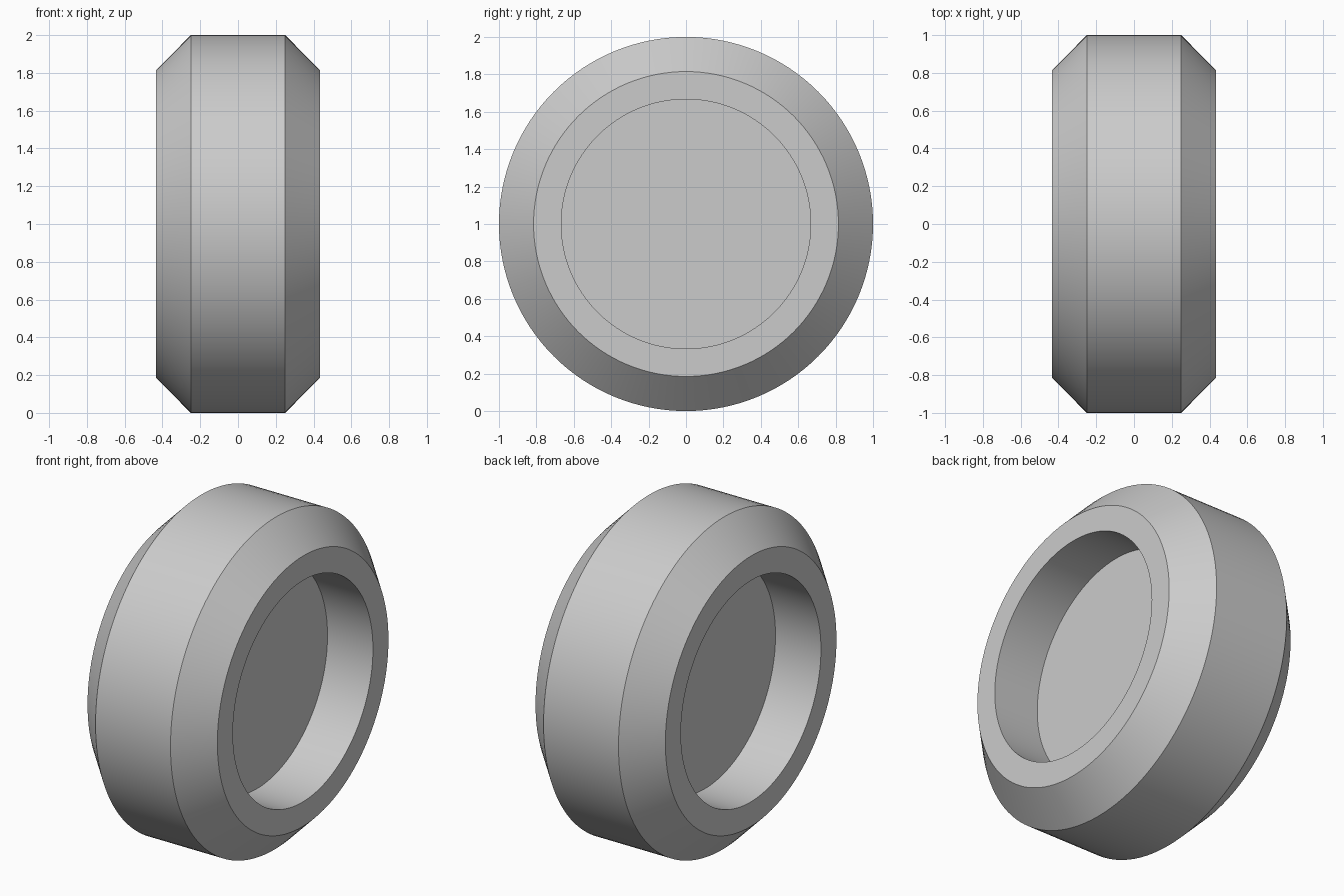
import bpy, bmesh, math
from mathutils import Matrix, Vector

cube = bpy.data.objects.get("Cube")
if cube:
    bpy.data.objects.remove(cube, do_unlink=True)

SEGMENTS = 128

# One plain grey for the whole wheel
grey = bpy.data.materials.new("grey")
grey.use_nodes = True
colour = (0.6, 0.6, 0.6, 1)
grey.diffuse_color = colour
grey.node_tree.nodes["Principled BSDF"].inputs["Base Color"].default_value = colour

# Half profile as (x, radius): recess floor, recess wall, rim, bevel, tread
half = [(0.13, 0), (0.13, 0.667), (0.433, 0.667), (0.433, 0.815), (0.25, 1.0)]
profile = half + [(-x, r) for x, r in reversed(half)]

# Spin the profile around the x axle
bm = bmesh.new()
verts = [bm.verts.new((x, 0, r)) for x, r in profile]
edges = [bm.edges.new(pair) for pair in zip(verts, verts[1:])]
bmesh.ops.spin(bm, geom=verts + edges, cent=(0, 0, 0), axis=(1, 0, 0),
               angle=math.tau, steps=SEGMENTS, use_duplicate=False)
bmesh.ops.remove_doubles(bm, verts=bm.verts, dist=0.0001)
bmesh.ops.recalc_face_normals(bm, faces=bm.faces)

mesh = bpy.data.meshes.new("wheel")
bm.to_mesh(mesh)
bm.free()
mesh.materials.append(grey)
wheel = bpy.data.objects.new("wheel", mesh)
wheel.location.z = 1
bpy.context.collection.objects.link(wheel)

# Smooth round surfaces, crisp profile corners
bpy.ops.object.select_all(action="DESELECT")
wheel.select_set(True)
bpy.context.view_layer.objects.active = wheel
bpy.ops.object.shade_smooth_by_angle(angle=math.radians(30))
